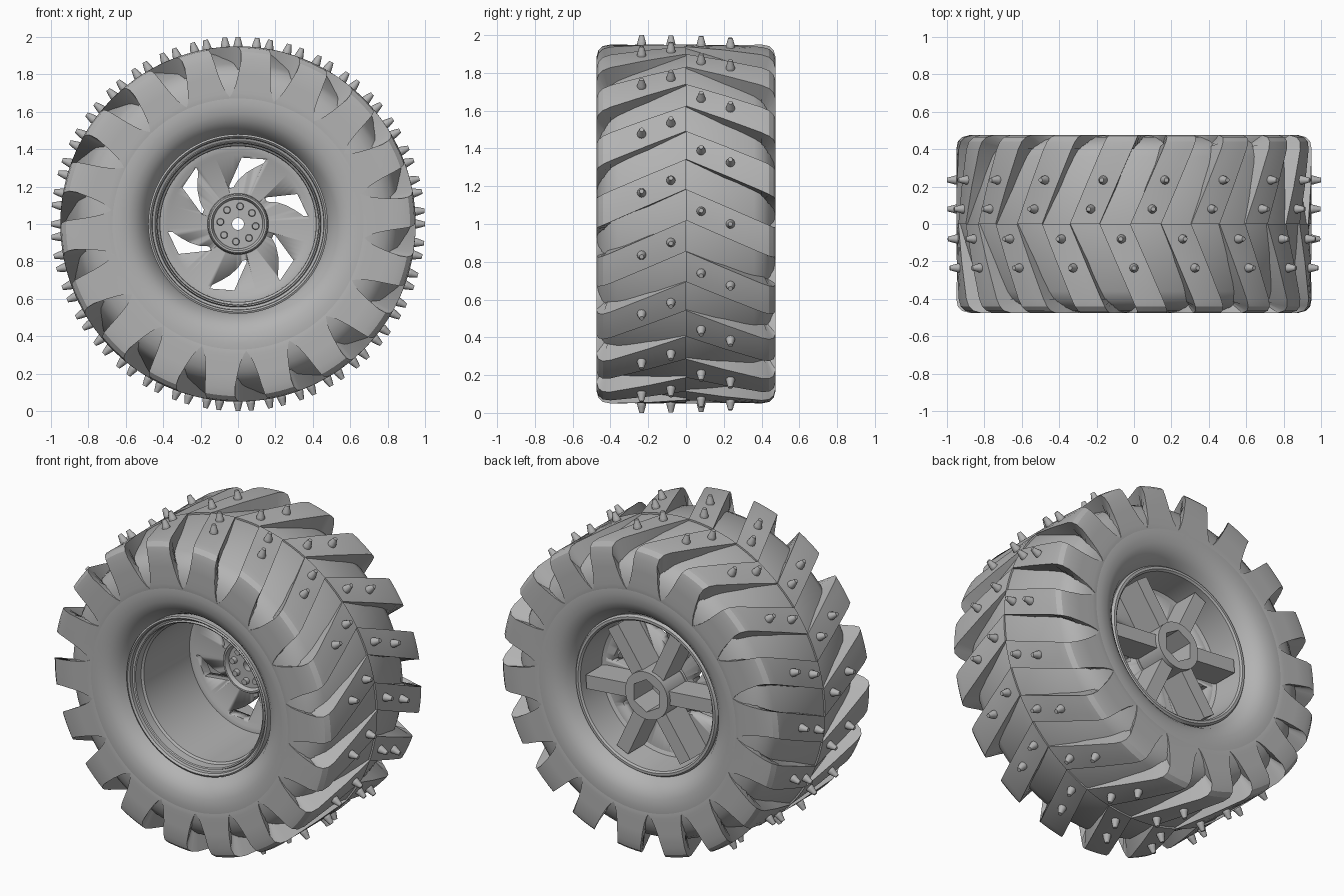
import bpy, bmesh
from math import sin, cos, pi, radians
from mathutils import Vector, Matrix

cube = bpy.data.objects.get("Cube")
if cube:
    bpy.data.objects.remove(cube)

grey = bpy.data.materials.new("plain_grey")
grey.use_nodes = True
grey.diffuse_color = (0.45, 0.45, 0.45, 1)
grey.node_tree.nodes["Principled BSDF"].inputs["Base Color"].default_value = (0.45, 0.45, 0.45, 1)

LUGS = 18
PITCH = 2 * pi / LUGS
HALF_WIDTH = 0.475


def polar(angle, radius, y):
    """Point around the axle; angle runs from the top towards +x."""
    return Vector((radius * sin(angle), y, 1 + radius * cos(angle)))


def finish(name, bm, angle=35):
    bmesh.ops.recalc_face_normals(bm, faces=bm.faces)
    mesh = bpy.data.meshes.new(name)
    bm.to_mesh(mesh)
    bm.free()
    mesh.materials.append(grey)
    obj = bpy.data.objects.new(name, mesh)
    bpy.context.collection.objects.link(obj)
    bpy.ops.object.select_all(action='DESELECT')
    obj.select_set(True)
    bpy.context.view_layer.objects.active = obj
    bpy.ops.object.shade_smooth_by_angle(angle=radians(angle))
    return obj


def revolve(name, profile, segments=96, angle=35):
    """Spin a closed (y, radius) loop about the axle; radius may be a function."""
    bm = bmesh.new()
    rings = []
    for s in range(segments):
        a = 2 * pi * s / segments
        rings.append([bm.verts.new(polar(a, r(a) if callable(r) else r, y)) for y, r in profile])
    n = len(profile)
    for s in range(segments):
        p, q = rings[s], rings[(s + 1) % segments]
        for i in range(n):
            j = (i + 1) % n
            bm.faces.new((p[i], p[j], q[j], q[i]))
    return finish(name, bm, angle)


def prism(bm, outline, y0, y1):
    """Extrude a list of (x, z) points between two depths."""
    front = [bm.verts.new((x, y0, 1 + z)) for x, z in outline]
    back = [bm.verts.new((x, y1, 1 + z)) for x, z in outline]
    bm.faces.new(front)
    bm.faces.new(back[::-1])
    for i in range(len(outline)):
        j = (i + 1) % len(outline)
        bm.faces.new((front[i], front[j], back[j], back[i]))


def turned(outline, angle):
    return [(x * cos(angle) + z * sin(angle), z * cos(angle) - x * sin(angle)) for x, z in outline]


def cone(bm, base, direction, r1, r2, length, segments=12):
    rot = Vector((0, 0, 1)).rotation_difference(direction).to_matrix().to_4x4()
    place = Matrix.Translation(base + direction * length / 2) @ rot
    bmesh.ops.create_cone(bm, cap_ends=True, segments=segments, radius1=r1, radius2=r2,
                          depth=length, matrix=place)


# Tyre carcass: groove floor falls from the centre seam to a round shoulder
side = [(0.36, 0.86), (0.41, 0.835), (0.445, 0.79), (0.464, 0.74), (0.472, 0.69),
        (0.474, 0.64), (0.467, 0.59), (0.45, 0.55), (0.42, 0.515), (0.38, 0.49), (0.34, 0.47)]
revolve("tyre_body", [(-y, r) for y, r in side[::-1]] + [(0, 0.94)] + side, angle=30)


# Tread lugs: slanted bars that widen down the sidewall until they merge
def lean(y):
    return (y - 0.235) * 0.46


stations = [(0, 0.95, 0.25), (0.2, 0.95, 0.25), (0.4, 0.95, 0.25), (0.44, 0.942, 0.25),
            (0.464, 0.92, 0.25), (0.475, 0.88, 0.26), (0.475, 0.8, 0.31), (0.475, 0.74, 0.37),
            (0.475, 0.7, 0.44), (0.474, 0.68, 0.5), (0.468, 0.64, 0.5)]
bm = bmesh.new()
STEPS = 4
for sign in (-1, 1):
    for k in range(LUGS):
        start = (k + (0.5 if sign > 0 else 0)) * PITCH
        loops = []
        for y, r, half in stations:
            mid = start + lean(y)
            angles = [mid + half * PITCH * (2 * j / STEPS - 1) for j in range(STEPS + 1)]
            top = [polar(a, r, sign * y) for a in angles]
            low = [polar(a, min(r, 0.75), sign * min(y, 0.4)) for a in (angles[-1], angles[0])]
            loops.append([bm.verts.new(p) for p in top + low])
        for p, q in zip(loops, loops[1:]):
            for i in range(len(p)):
                j = (i + 1) % len(p)
                bm.faces.new((p[i], p[j], q[j], q[i]))
        bm.faces.new(loops[0])
        bm.faces.new(loops[-1][::-1])
finish("tread_lugs", bm, 30)

# Two tapered studs on every lug
bm = bmesh.new()
for sign in (-1, 1):
    for k in range(LUGS):
        for y in (0.08, 0.235):
            a = (k + (0.5 if sign > 0 else 0)) * PITCH + lean(y)
            out = polar(a, 1, 0) - Vector((0, 0, 1))
            cone(bm, polar(a, 0.94, sign * y), out, 0.025, 0.023, 0.02)
            cone(bm, polar(a, 0.96, sign * y), out, 0.023, 0.012, 0.04)
finish("tread_studs", bm)

# Rim barrel with a stepped front lip
revolve("rim", [(-0.34, 0.48), (-0.40, 0.48), (-0.405, 0.47), (-0.395, 0.46), (-0.375, 0.458),
                (-0.37, 0.445), (-0.385, 0.44), (-0.38, 0.433), (-0.33, 0.43), (-0.32, 0.418),
                (0.1, 0.415), (0.19, 0.415), (0.2, 0.435), (0.385, 0.45), (0.395, 0.46),
                (0.395, 0.475), (0.38, 0.485), (0.33, 0.48)])

# Wheel face with six swept windows
face = revolve("wheel_face", [(0.13, 0.08), (0.13, 0.37), (0.12, 0.385), (0.12, 0.425),
                              (0.19, 0.425), (0.19, 0.08)])
window = [(0.02, 0.355), (0.15, 0.345), (0.138, 0.325), (0.09, 0.302), (0.045, 0.275),
          (0.0, 0.235), (-0.025, 0.195), (-0.052, 0.192)]
bm = bmesh.new()
for k in range(6):
    prism(bm, turned(window, k * pi / 3), 0, 0.3)
cutter = finish("window_cutter", bm)
cutter.hide_render = True
cut = face.modifiers.new("windows", 'BOOLEAN')
cut.operation = 'DIFFERENCE'
cut.solver = 'EXACT'
cut.object = cutter
bpy.context.view_layer.objects.active = face
bpy.ops.object.modifier_apply(modifier=cut.name)
bpy.data.objects.remove(cutter)

# Hub plate with a raised rim and centre bore
revolve("hub_plate", [(0.15, 0.165), (0.085, 0.16), (0.075, 0.153), (0.075, 0.143),
                      (0.085, 0.136), (0.1, 0.132), (0.1, 0.032), (0.2, 0.032), (0.2, 0.15)])

# Ring of eight wheel nuts
bm = bmesh.new()
for k in range(8):
    cone(bm, polar((k + 0.15) * pi / 4, 0.095, 0.11), Vector((0, -1, 0)), 0.021, 0.017, 0.035, 16)
finish("wheel_nuts", bm)


# Rear socket: round outside, hexagonal inside
def hexagon(a):
    return 0.1 * cos(pi / 6) / cos(a % (pi / 3) - pi / 6)


revolve("hub_socket", [(0.18, 0.145), (0.385, 0.145), (0.385, hexagon), (0.18, hexagon)], angle=25)

# Six rear ribs between the windows
bm = bmesh.new()
rib = [(-0.042, 0.125), (0.042, 0.125), (0.042, 0.43), (-0.042, 0.43)]
for k in range(6):
    prism(bm, turned(rib, radians(35) + k * pi / 3), 0.17, 0.36)
finish("rear_ribs", bm)
